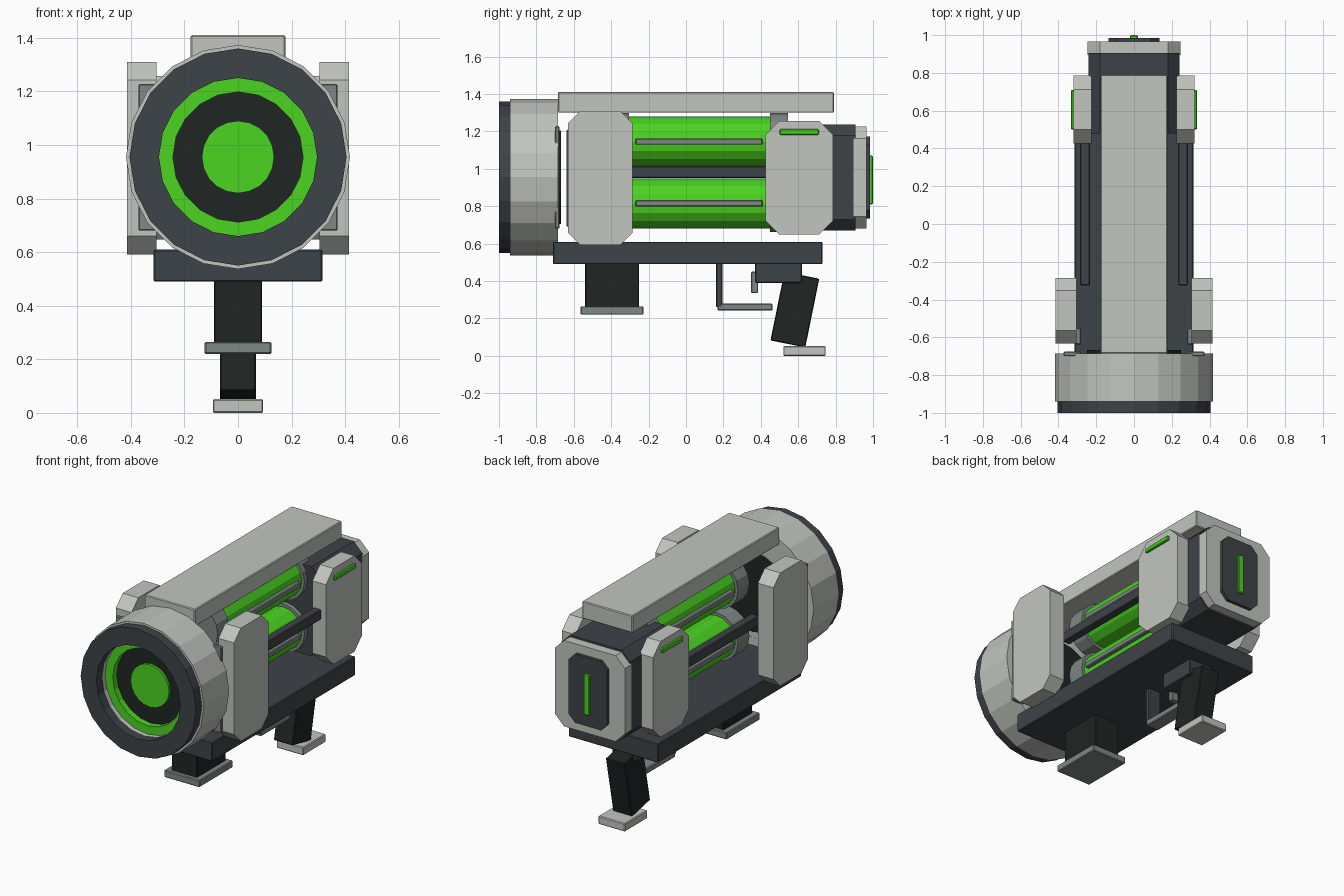
import bpy, bmesh
from math import radians, pi, cos, sin
from mathutils import Matrix

if "Cube" in bpy.data.objects:
    bpy.data.objects.remove(bpy.data.objects["Cube"])

AXIS_Z = 0.955  # height of the barrel axis


def material(name, rgb):
    m = bpy.data.materials.new(name)
    m.diffuse_color = (*rgb, 1)
    m.use_nodes = True
    m.node_tree.nodes["Principled BSDF"].inputs["Base Color"].default_value = m.diffuse_color
    return m


LIGHT = material("light_shell", (0.54, 0.56, 0.52))
DARK = material("dark_frame", (0.048, 0.056, 0.065))
BLACK = material("black_grip", (0.014, 0.019, 0.018))
MID = material("mid_grey", (0.21, 0.25, 0.24))
GREEN = material("green_glow", (0.07, 0.66, 0.015))


def finish(name, bm, mat):
    bmesh.ops.recalc_face_normals(bm, faces=bm.faces[:])
    me = bpy.data.meshes.new(name)
    bm.to_mesh(me)
    bm.free()
    ob = bpy.data.objects.new(name, me)
    me.materials.append(mat)
    bpy.context.collection.objects.link(ob)
    return ob


def box(name, x, y, z, mat, tilt=0, bevel=0.005):
    """Box from (min, max) ranges, tilted about x through its centre."""
    bm = bmesh.new()
    size = [r[1] - r[0] for r in (x, y, z)]
    mid = [(r[0] + r[1]) / 2 for r in (x, y, z)]
    bmesh.ops.create_cube(bm, size=1, matrix=Matrix.Translation(mid)
                          @ Matrix.Rotation(tilt, 4, 'X') @ Matrix.Diagonal((*size, 1)))
    bmesh.ops.bevel(bm, geom=bm.edges[:], offset=bevel, segments=1, affect='EDGES')
    return finish(name, bm, mat)


def pair(name, x, y, z, mat):
    """The same box on both sides."""
    for label, s in (("right", 1), ("left", -1)):
        box(f"{name}_{label}", sorted((s * x[0], s * x[1])), y, z, mat)


def octagon(a, b, c):
    (a0, a1), (b0, b1) = a, b
    return [(a0 + c, b0), (a1 - c, b0), (a1, b0 + c), (a1, b1 - c),
            (a1 - c, b1), (a0 + c, b1), (a0, b1 - c), (a0, b0 + c)]


def prism(name, points, to3d, lo, hi, mat):
    """Extrude a flat outline between lo and hi."""
    bm = bmesh.new()
    a = [bm.verts.new(to3d(p, lo)) for p in points]
    b = [bm.verts.new(to3d(p, hi)) for p in points]
    bm.faces.new(a)
    bm.faces.new(b)
    n = len(a)
    for i in range(n):
        j = (i + 1) % n
        bm.faces.new((a[i], a[j], b[j], b[i]))
    return finish(name, bm, mat)


def along_y(p, d):
    return (p[0], d, p[1])


def along_x(p, d):
    return (d, p[0], p[1])


def disc(name, r, y0, y1, mat, z=AXIS_Z, n=20):
    pts = [(r * cos(2 * pi * i / n), z + r * sin(2 * pi * i / n)) for i in range(n)]
    return prism(name, pts, along_y, y0, y1, mat)


def ring(name, r_in, r_out, y0, y1, mat, n=20):
    """Hollow ring along y."""
    bm = bmesh.new()
    prof = [(r_in, y0), (r_out, y0), (r_out, y1), (r_in, y1)]
    loops = []
    for i in range(n):
        t = 2 * pi * i / n
        loops.append([bm.verts.new((r * cos(t), y, AXIS_Z + r * sin(t))) for r, y in prof])
    for i in range(n):
        p, q = loops[i], loops[(i + 1) % n]
        for k in range(4):
            m = (k + 1) % 4
            bm.faces.new((p[k], p[m], q[m], q[k]))
    return finish(name, bm, mat)


# Muzzle: dark lip, light shell, recessed glowing ring and core
ring("muzzle_lip", 0.295, 0.405, -1.0, -0.94, DARK)
ring("muzzle_shell", 0.297, 0.418, -0.94, -0.685, LIGHT)
ring("muzzle_back_wall", 0.24, 0.30, -0.72, -0.686, LIGHT)
ring("muzzle_glow_ring", 0.243, 0.297, -0.91, -0.86, GREEN)
disc("muzzle_inner_disc", 0.25, -0.87, -0.668, BLACK)
disc("muzzle_core_light", 0.135, -0.885, -0.86, GREEN)
pair("muzzle_side_plate", (0.28, 0.372), (-0.70, -0.676), (0.68, 1.228), MID)

# Top slab and lower frame plate
box("top_rail", (-0.177, 0.177), (-0.685, 0.79), (1.30, 1.41), LIGHT)
box("base_plate", (-0.315, 0.315), (-0.71, 0.73), (0.49, 0.61), DARK)

# Energy tubes with collars and side rods
for label, z in (("upper", 1.146), ("lower", 0.815)):
    disc(f"{label}_energy_tube", 0.133, -0.38, 0.46, GREEN, z, 16)
    disc(f"{label}_front_collar", 0.152, -0.42, -0.305, MID, z, 16)
    disc(f"{label}_rear_collar", 0.152, 0.45, 0.545, MID, z, 16)
    pair(f"{label}_tube_rod", (0.125, 0.155), (-0.27, 0.41), (z - 0.017, z + 0.017), MID)
pair("side_rail", (0.232, 0.285), (-0.325, 0.49), (0.95, 1.015), DARK)

# Rear block, end cap and rear light
for name, w, z, c, y, mat in (
        ("rear_block", 0.24, (0.67, 1.238), 0.06, (0.48, 0.905), DARK),
        ("rear_cap", 0.246, (0.68, 1.226), 0.065, (0.895, 0.965), LIGHT),
        ("rear_panel", 0.135, (0.735, 1.172), 0.045, (0.955, 0.985), DARK)):
    prism(name, octagon((-w, w), z, c), along_y, *y, mat)
box("rear_light", (-0.02, 0.02), (0.975, 1.0), (0.81, 1.07), GREEN)

# Chamfered side armour, front and rear
for label, s in (("right", 1), ("left", -1)):
    prism(f"front_armour_{label}", octagon((-0.632, -0.285), (0.592, 1.31), 0.068),
          along_x, s * 0.305, s * 0.415, LIGHT)
    prism(f"rear_armour_{label}", octagon((0.425, 0.787), (0.648, 1.257), 0.075),
          along_x, s * 0.225, s * 0.32, LIGHT)
pair("front_armour_backing", (0.28, 0.31), (-0.638, -0.55), (0.69, 1.21), MID)
pair("armour_light", (0.315, 0.334), (0.50, 0.71), (1.182, 1.212), GREEN)

# Fore grip
box("fore_grip", (-0.09, 0.09), (-0.54, -0.25), (0.26, 0.50), BLACK)
box("fore_grip_foot", (-0.125, 0.125), (-0.565, -0.228), (0.22, 0.265), MID)

# Trigger group and rear grip
box("trigger_housing", (-0.085, 0.085), (0.37, 0.62), (0.39, 0.495), DARK)
box("trigger", (-0.025, 0.025), (0.348, 0.386), (0.335, 0.45), MID)
box("guard_front", (-0.045, 0.045), (0.16, 0.195), (0.26, 0.495), DARK)
box("guard_bottom", (-0.045, 0.045), (0.168, 0.462), (0.242, 0.28), MID)
box("rear_grip", (-0.067, 0.067), (0.487, 0.677), (0.06, 0.435), BLACK, tilt=radians(-11.5))
box("rear_grip_foot", (-0.094, 0.094), (0.52, 0.747), (0.0, 0.052), LIGHT)
